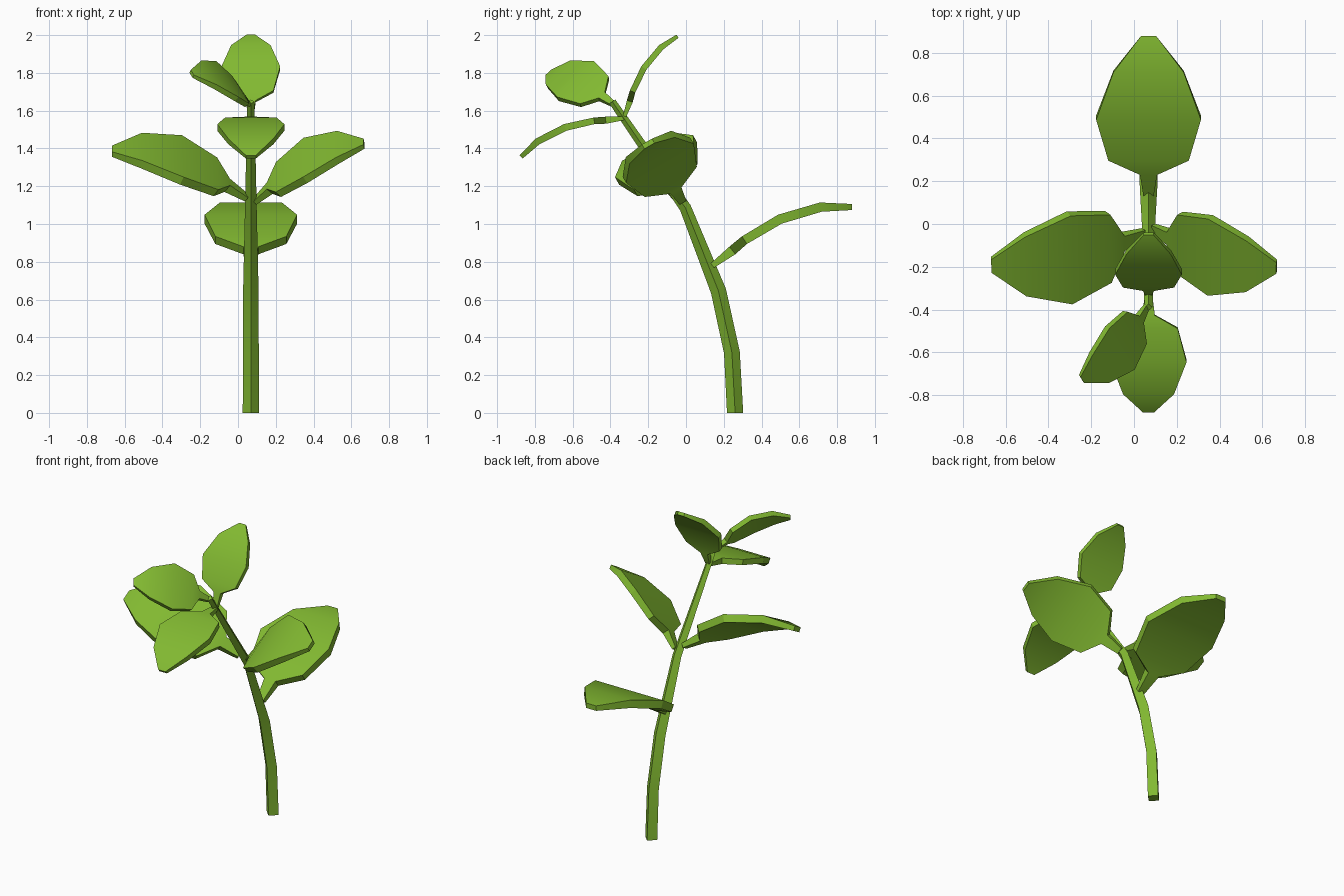
import bpy
from mathutils import Vector

if "Cube" in bpy.data.objects:
    bpy.data.objects.remove(bpy.data.objects["Cube"])

green = bpy.data.materials.new("leaf green")
green.diffuse_color = (0.225, 0.49, 0.031, 1)
green.use_nodes = True
green.node_tree.nodes["Principled BSDF"].inputs["Base Color"].default_value = green.diffuse_color


def sweep(name, rings):
    """Skin a list of four-point rings into a closed tube."""
    verts = [p for ring in rings for p in ring]
    n = len(rings)
    faces = [(3, 2, 1, 0), tuple(4 * (n - 1) + k for k in range(4))]
    for i in range(n - 1):
        for k in range(4):
            a, b = 4 * i + k, 4 * i + (k + 1) % 4
            faces.append((a, b, b + 4, a + 4))
    mesh = bpy.data.meshes.new(name)
    mesh.from_pydata(verts, [], faces)
    mesh.materials.append(green)
    obj = bpy.data.objects.new(name, mesh)
    bpy.context.collection.objects.link(obj)
    bpy.ops.object.select_all(action='DESELECT')
    obj.select_set(True)
    bpy.context.view_layer.objects.active = obj
    bpy.ops.object.mode_set(mode='EDIT')
    bpy.ops.mesh.select_all(action='SELECT')
    bpy.ops.mesh.normals_make_consistent(inside=False)
    bpy.ops.object.mode_set(mode='OBJECT')
    bpy.ops.object.shade_smooth_by_angle(angle=0.55)
    return obj


# Stem: bent diamond-section tube (y, z, radius)
STEM_X = 0.068
path = [(0.26, 0, .043), (0.243, .32, .042), (0.172, .645, .041),
        (-0.003, 1.085, .031), (-0.39, 1.648, .019)]
rings = []
for i, (y, z, r) in enumerate(path):
    c = Vector((STEM_X, y, z))
    lo, hi = path[max(i - 1, 0)], path[min(i + 1, len(path) - 1)]
    t = Vector((0, hi[0] - lo[0], hi[1] - lo[1])).normalized()
    if i == 0:
        t = Vector((0, 0, 1))            # flat foot on the ground
    side = Vector((r, 0, 0))
    out = t.cross(Vector((1, 0, 0))) * r
    rings.append([c + side, c + out, c - side, c - out])
sweep("stem", rings)

# Leaf shape for unit length: (along, arch height, half width, half thickness)
PROFILE = [(0, 0, .03, .018), (.16, .041, .05, .032), (.26, .073, .235, .03),
           (.53, .11, .306, .032), (.81, .079, .205, .031), (1, 0, .045, .02)]


def leaf(name, base, tip, across):
    """Arched leaf from base to tip; across is its width direction."""
    base, chord = Vector(base), Vector(tip) - Vector(base)
    size = chord.length
    x = chord.normalized()
    w = Vector(across)
    w = (w - x * w.dot(x)).normalized()
    up = x.cross(w)
    if up.z < 0:
        up.negate()
    rings = []
    for i, (l, h, hw, th) in enumerate(PROFILE):
        lo, hi = PROFILE[max(i - 1, 0)], PROFILE[min(i + 1, 5)]
        t = (x * (hi[0] - lo[0]) + up * (hi[1] - lo[1])).normalized()
        n = (up - t * up.dot(t)).normalized()
        c = base + (x * l + up * h) * size
        a, b = w * hw * size, n * th * size
        rings.append([c + a + b, c - a + b, c - a - b, c + a - b])
    sweep(name, rings)


leaf("lower_back_leaf", (.068, .14, .78), (.068, .878, 1.09), (1, 0, 0))
leaf("middle_right_leaf", (.09, -.02, 1.12), (.667, -.2, 1.425), (.03, -.385, -.2))
leaf("middle_left_leaf", (.045, -.045, 1.14), (-.667, -.19, 1.385), (.02, -.42, -.23))
leaf("upper_front_leaf", (.068, -.33, 1.56), (.068, -.873, 1.355), (1, 0, 0))
leaf("upper_left_leaf", (.06, -.385, 1.635), (-.245, -.725, 1.795), (.1, -.21, -.18))
leaf("top_back_leaf", (.068, -.325, 1.57), (.068, -.045, 1.994), (1, 0, 0))
